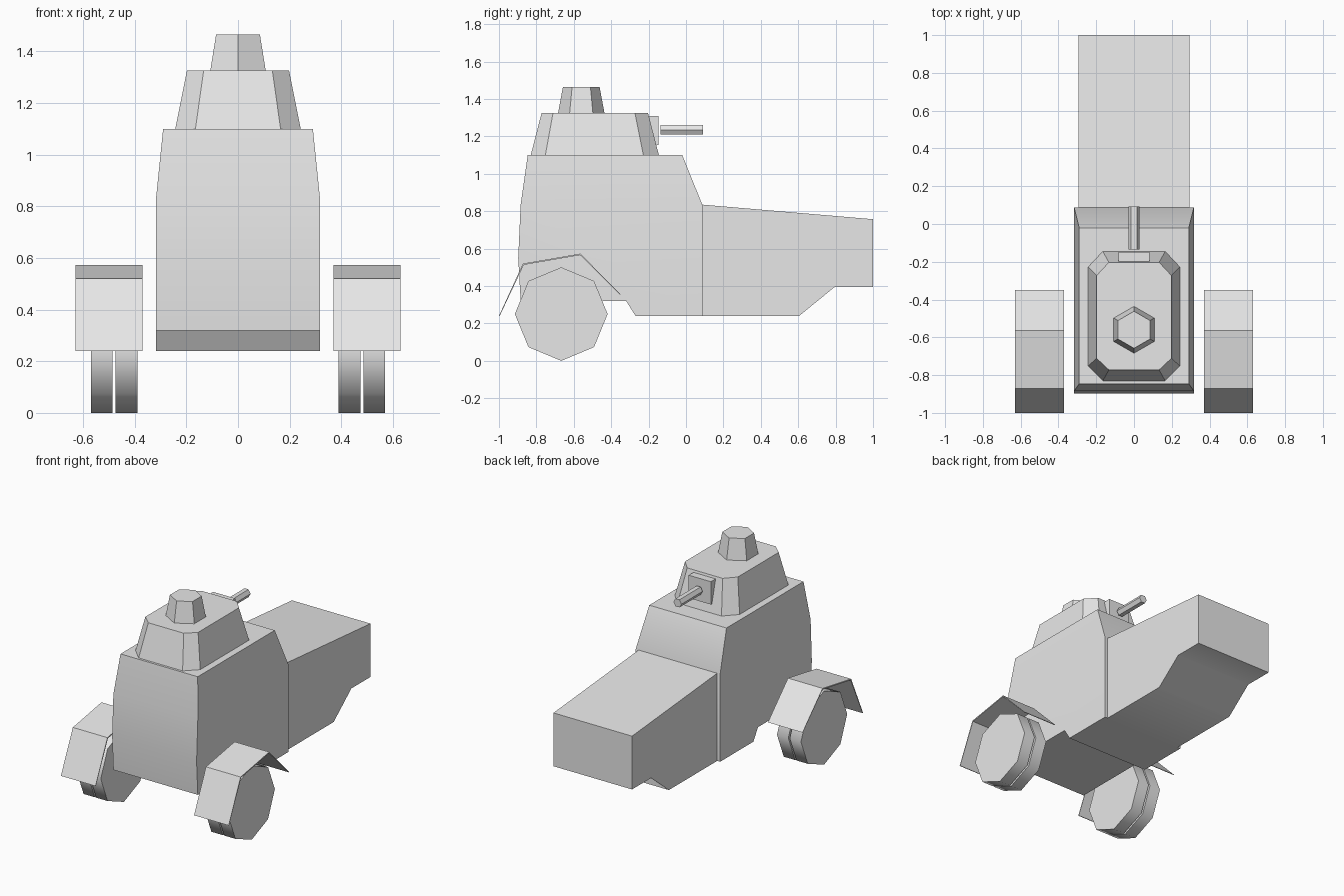
import bpy
import bmesh
import math
from mathutils import Matrix

cube = bpy.data.objects.get("Cube")
if cube:
    bpy.data.objects.remove(cube, do_unlink=True)

grey = bpy.data.materials.new("plain_grey")
grey.use_nodes = True
grey.diffuse_color = (0.8, 0.8, 0.8, 1)
grey.node_tree.nodes["Principled BSDF"].inputs["Base Color"].default_value = (0.8, 0.8, 0.8, 1)


def finish(name, bm, smooth_angle=0):
    """Turn a bmesh into an object; edges sharper than the angle stay hard."""
    bmesh.ops.recalc_face_normals(bm, faces=bm.faces)
    for f in bm.faces:
        f.smooth = smooth_angle > 0
    for e in bm.edges:
        e.smooth = e.calc_face_angle(math.pi) < math.radians(smooth_angle)
    mesh = bpy.data.meshes.new(name)
    bm.to_mesh(mesh)
    bm.free()
    mesh.materials.append(grey)
    obj = bpy.data.objects.new(name, mesh)
    bpy.context.collection.objects.link(obj)
    return obj


def side_extrusion(profile, x0, x1):
    """Extrude a (y, z) outline from x0 to x1."""
    bm = bmesh.new()
    face = bm.faces.new([bm.verts.new((x0, y, z)) for y, z in profile])
    ext = bmesh.ops.extrude_face_region(bm, geom=[face])["geom"]
    verts = [g for g in ext if isinstance(g, bmesh.types.BMVert)]
    bmesh.ops.translate(bm, verts=verts, vec=(x1 - x0, 0, 0))
    return bm


def loft(lower, upper):
    """Closed solid between two rings of points."""
    bm = bmesh.new()
    a = [bm.verts.new(p) for p in lower]
    b = [bm.verts.new(p) for p in upper]
    bm.faces.new(a)
    bm.faces.new(b)
    n = len(a)
    for i in range(n):
        j = (i + 1) % n
        bm.faces.new((a[i], a[j], b[j], b[i]))
    return bm


def chamfered_ring(x, cx, y0, c0, c1, y1, z):
    """Eight-cornered rectangle: half width x, cut to cx at the ends."""
    half = [(cx, y0), (x, c0), (x, c1), (cx, y1)]
    pts = half + [(-px, py) for px, py in reversed(half)]
    return [(px, py, z) for px, py in pts]


# Armoured hull, narrowing above the shoulder line
shoulder = 0.835
bm = side_extrusion([(-0.884, 0.32), (-0.897, 0.55), (-0.884, shoulder),
                     (-0.846, 1.10), (-0.02, 1.10), (0.087, shoulder),
                     (0.087, 0.24), (-0.27, 0.24), (-0.32, 0.32)], -0.317, 0.317)
bmesh.ops.connect_verts(bm, verts=[v for v in bm.verts
                                   if v.co.x > 0 and abs(v.co.z - shoulder) < 0.001])
bmesh.ops.connect_verts(bm, verts=[v for v in bm.verts
                                   if v.co.x < 0 and abs(v.co.z - shoulder) < 0.001])
for v in bm.verts:
    if v.co.z > 1:
        v.co.x = math.copysign(0.29, v.co.x)
finish("hull", bm, 50)

# Long sloping body section
finish("long_body", side_extrusion(
    [(0.087, 0.24), (0.087, shoulder), (1.0, 0.757), (1.0, 0.395),
     (0.795, 0.395), (0.605, 0.24)], -0.295, 0.295), 50)

# Turret and its hexagonal cupola
finish("turret", loft(
    chamfered_ring(0.243, 0.165, -0.83, -0.752, -0.228, -0.145, 1.10),
    chamfered_ring(0.198, 0.133, -0.772, -0.711, -0.273, -0.203, 1.325)))


def hexagon(r, z):
    return [(r * math.sin(k * math.pi / 3), -0.56 + r * math.cos(k * math.pi / 3), z)
            for k in range(6)]


finish("cupola", loft(hexagon(0.124, 1.325), hexagon(0.098, 1.465)))

# Gun mount plate and barrel
finish("gun_mount", side_extrusion(
    [(-0.24, 1.155), (-0.148, 1.155), (-0.148, 1.31), (-0.24, 1.31)], -0.083, 0.083))
bm = bmesh.new()
bmesh.ops.create_cone(bm, cap_ends=True, segments=6, radius1=0.03, radius2=0.03, depth=0.228,
                      matrix=Matrix.Translation((0, -0.022, 1.235))
                      @ Matrix.Rotation(math.pi / 2, 4, "X")
                      @ Matrix.Rotation(math.pi / 2, 4, "Z"))
finish("gun_barrel", bm)

# Paired wheels and folded mudguards on both sides
wheel = [(-0.667 + 0.248 * math.cos(k * math.pi / 4),
          0.25 + 0.25 * math.sin(k * math.pi / 4)) for k in range(8)]
guard = [(-1.0, 0.24), (-0.872, 0.52), (-0.565, 0.573), (-0.35, 0.355),
         (-0.354, 0.354), (-0.566, 0.565), (-0.867, 0.513), (-0.996, 0.24)]
for side, s in (("left", 1), ("right", -1)):
    finish(side + "_inner_wheel", side_extrusion(wheel, s * 0.39, s * 0.475), 50)
    finish(side + "_outer_wheel", side_extrusion(wheel, s * 0.486, s * 0.57), 50)
    finish(side + "_mudguard", side_extrusion(guard, s * 0.37, s * 0.63))
